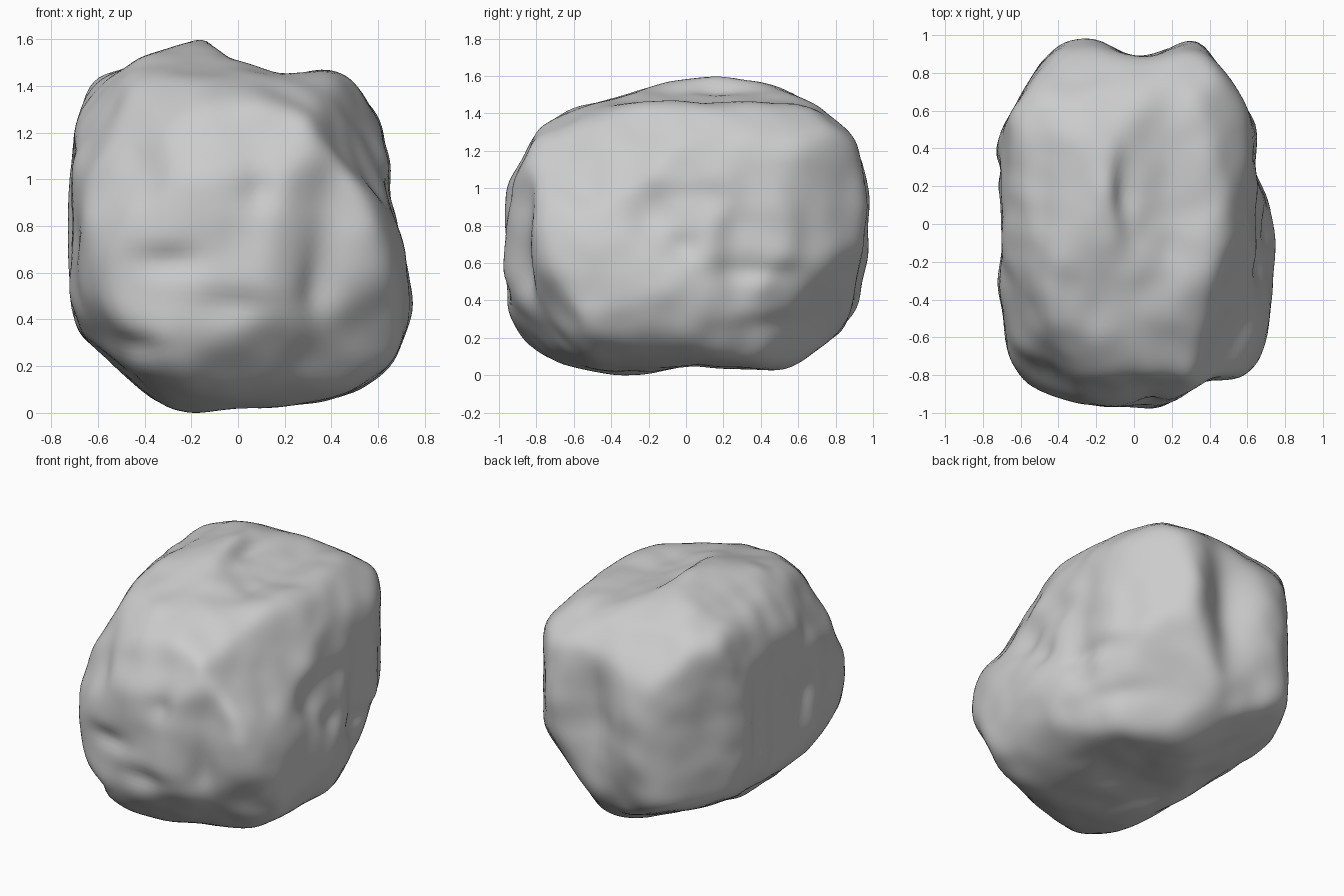
import bpy
import bmesh
from math import cos, exp, radians, sin
from mathutils import Vector, noise

cube = bpy.data.objects.get("Cube")
if cube:
    bpy.data.objects.remove(cube, do_unlink=True)

CENTRE = Vector((0, 0, .81))

# Upright outlines of the boulder: across and up from the ground
ACROSS_X = [
    (.7, .8), (.75, .45), (.72, .33), (.65, .2), (.59, .14), (.47, .08), (.2, .03),
    (-.03, .03), (-.17, 0), (-.31, .02), (-.46, .14), (-.55, .25), (-.65, .31),
    (-.71, .42), (-.75, .78), (-.71, 1.02), (-.71, 1.17), (-.65, 1.41), (-.59, 1.48),
    (-.49, 1.46), (-.42, 1.53), (-.18, 1.62), (-.1, 1.61), (-.04, 1.53), (.2, 1.45),
    (.37, 1.48), (.48, 1.45), (.6, 1.28), (.65, 1.05), (.64, .97)]
ACROSS_Y = [
    (-1, .55), (-.93, .3), (-.83, .12), (-.6, .06), (-.3, 0), (-.15, .03), (.05, .07),
    (.3, .04), (.5, .03), (.62, .06), (.72, .16), (.83, .22), (.92, .4), (.94, .52),
    (.99, .66), (.97, .8), (1, .98), (.93, 1.17), (.92, 1.28), (.84, 1.37), (.74, 1.43),
    (.6, 1.51), (.4, 1.58), (.27, 1.62), (.1, 1.61), (-.1, 1.57), (-.35, 1.49),
    (-.6, 1.44), (-.73, 1.39), (-.8, 1.33), (-.87, 1.15), (-.97, 1.02), (-.98, .8)]

# Flat plan outline
PLAN = [
    (.75, -.1), (.74, -.3), (.7, -.6), (.66, -.73), (.6, -.82), (.4, -.82), (.3, -.88),
    (.13, -1), (.05, -.96), (-.2, -.97), (-.42, -.91), (-.57, -.86), (-.64, -.79),
    (-.68, -.62), (-.68, -.5), (-.74, -.27), (-.7, -.15), (-.7, .1), (-.75, .37),
    (-.7, .5), (-.6, .68), (-.5, .85), (-.4, .95), (-.3, 1), (-.2, .98), (-.1, .93),
    (.05, .9), (.18, .92), (.27, 1), (.37, .96), (.42, .88), (.52, .77), (.57, .64),
    (.65, .55), (.66, .42), (.63, .33), (.64, .25), (.71, .12)]

# Slanting outlines, measured from the centre
SLANT_A = [
    (-.98, -.11), (-.92, .08), (-.81, .25), (-.73, .38), (-.67, .5), (-.56, .61),
    (-.41, .75), (-.23, .88), (0, .93), (.38, .86), (.74, .74), (.85, .62), (.85, .32),
    (.87, -.05), (.79, -.23), (.68, -.5), (.53, -.75), (.38, -.82), (.1, -.95),
    (-.23, -.91), (-.59, -.88), (-.79, -.75), (-.93, -.5), (-.96, -.26)]
SLANT_B = [
    (-.87, -.05), (-.85, .32), (-.81, .42), (-.64, .56), (-.43, .68), (-.2, .78),
    (.48, .78), (.69, .62), (.84, .39), (.9, .22), (.98, .07), (.98, -.12),
    (.84, -.32), (.69, -.52), (.38, -.73), (.02, -.82), (-.43, -.88), (-.55, -.78),
    (-.67, -.58), (-.85, -.32)]
SLANT_C = [
    (-1, -.26), (-.99, -.11), (-.9, .03), (-.79, .09), (-.69, .25), (-.46, .64),
    (-.21, .81), (.18, .95), (.43, .87), (.73, .67), (.9, .58), (.94, .25),
    (.91, -.26), (.85, -.41), (.75, -.58), (.34, -.75), (-.12, -.99), (-.36, -.99),
    (-.6, -.81), (-.81, -.56), (-.88, -.42)]

# Each outline with its turn, its tilt and the height it is measured from
OUTLINES = [(ACROSS_X, 0, 0, CENTRE.z), (ACROSS_Y, 90, 0, CENTRE.z), (PLAN, 0, 90, 0),
            (SLANT_A, 35, 25, 0), (SLANT_B, 215, 25, 0), (SLANT_C, 140, -35, 0)]

# The sheared-off front shoulder: direction and distance from the centre
SHOULDER, SHOULDER_DISTANCE = Vector((.86, -.24, .445)), .725

# Lumps (positive) and hollows (negative): centre, radii, amount
FRONT_MARKS = [
    ((-.41, -.9, 1.04), (.09, .3, .13), -.05), ((.09, -.95, .97), (.08, .3, .1), -.05),
    ((-.3, -.95, .66), (.16, .2, .06), -.04), ((0, -.97, .47), (.2, .2, .06), -.03),
    ((.35, -.87, .55), (.07, .2, .15), -.05), ((-.45, -.85, .29), (.15, .2, .05), -.03)]
SIDE_MARKS = [
    ((-.05, .2, 1.47), (.05, .2, .2), -.04), ((.72, -.18, .85), (.3, .14, .11), -.04),
    ((.72, -.02, .7), (.3, .1, .08), -.04), ((.66, .4, .56), (.2, .25, .06), -.03),
    ((.6, .55, .27), (.2, .25, .06), -.03), ((-.72, -.25, .78), (.15, .1, .14), -.05),
    ((-.72, .28, .7), (.15, .06, .35), -.03), ((.03, .95, .8), (.1, .25, .35), -.04)]


def cross(a, b):
    return a[0] * b[1] - a[1] * b[0]


def make_prism(outline, turn, tilt, base):
    """Return the two axes of a tilted outline, and its edges."""
    turn, tilt = radians(turn), radians(tilt)
    right = Vector((cos(turn), sin(turn), 0))
    up = Vector((-sin(tilt) * sin(turn), sin(tilt) * cos(turn), cos(tilt)))
    points = [(x, y - base) for x, y in outline]
    edges = [(p, (q[0] - p[0], q[1] - p[1]))
             for p, q in zip(points, points[1:] + points[:1])]
    return right, up, edges


def reach(direction, prism):
    """Distance from the centre to the wall of an endless prism."""
    right, up, edges = prism
    ray = (direction.dot(right), direction.dot(up))
    nearest = 3
    for start, along in edges:
        slope = cross(ray, along)
        if abs(slope) > 1e-7 and 0 <= cross(start, ray) / slope <= 1:
            distance = cross(start, along) / slope
            if distance > 0:
                nearest = min(nearest, distance)
    return nearest


def mark_strength(point):
    """Sum the soft lumps and hollows that reach a point."""
    total = 0
    for centre, radii, amount in FRONT_MARKS + SIDE_MARKS:
        spread = sum(((p - c) / r) ** 2 for p, c, r in zip(point, centre, radii))
        total += amount * exp(-spread)
    return total


def roughness(point):
    """Broad swells and smaller knobs."""
    swell = noise.noise(point * 2.6 + Vector((3, 1, 7)))
    knobs = noise.noise(point * 6 + Vector((9, 4, 2)))
    return swell * .012 + knobs * .012


def soften(bm, rounds):
    for _ in range(rounds):
        bmesh.ops.smooth_vert(bm, verts=bm.verts[:], factor=.5,
                              use_axis_x=True, use_axis_y=True, use_axis_z=True)


# Carve a ball down to the block shared by all the outlines
bm = bmesh.new()
bmesh.ops.create_icosphere(bm, subdivisions=6, radius=1)
prisms = [make_prism(*entry) for entry in OUTLINES]
for v in bm.verts:
    direction = v.co.normalized()
    distance = min(reach(direction, prism) for prism in prisms)
    facing = direction.dot(SHOULDER)
    if facing > 0:
        distance = min(distance, SHOULDER_DISTANCE / facing)
    v.co = CENTRE + direction * distance
soften(bm, 8)
bm.normal_update()

# Push hollows and rough texture into the surface
moves = [v.normal * (mark_strength(v.co) + roughness(v.co)) for v in bm.verts]
for v, move in zip(bm.verts, moves):
    v.co += move
soften(bm, 1)

# Rest it on the ground
lowest = min(v.co.z for v in bm.verts)
bmesh.ops.translate(bm, verts=bm.verts[:], vec=(0, 0, -lowest))

mesh = bpy.data.meshes.new("boulder")
bm.to_mesh(mesh)
bm.free()
boulder = bpy.data.objects.new("boulder", mesh)
bpy.context.collection.objects.link(boulder)

# Plain pale stone
stone = bpy.data.materials.new("pale_stone")
stone.use_nodes = True
colour = (.6, .6, .6, 1)
stone.diffuse_color = colour
stone.node_tree.nodes["Principled BSDF"].inputs["Base Color"].default_value = colour
mesh.materials.append(stone)

bpy.ops.object.select_all(action="DESELECT")
boulder.select_set(True)
bpy.context.view_layer.objects.active = boulder
bpy.ops.object.shade_smooth_by_angle(angle=.8)
